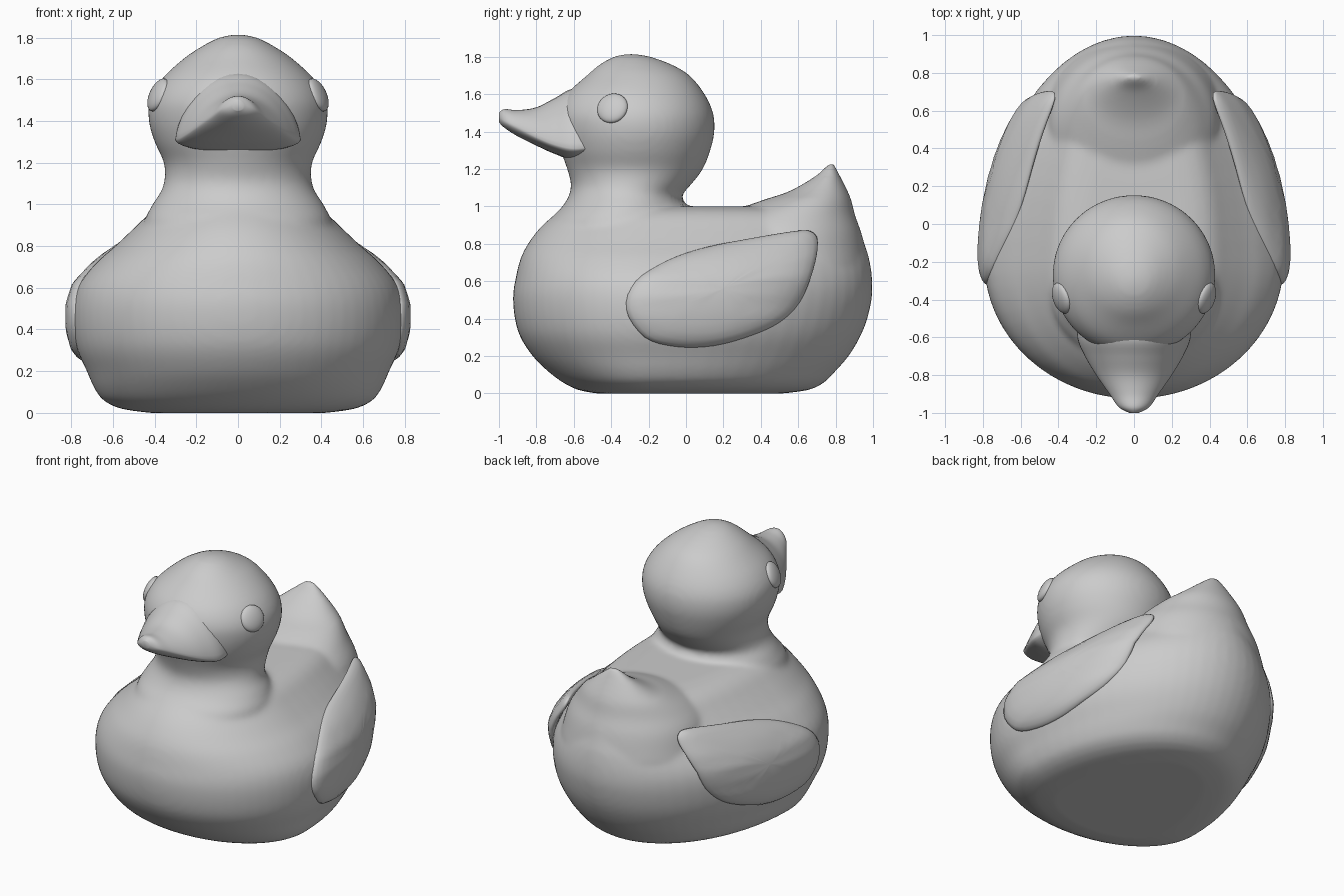
import bpy, bmesh, math
from mathutils import Vector

if "Cube" in bpy.data.objects:
    bpy.data.objects.remove(bpy.data.objects["Cube"])

# horizontal slices: z, front y, back y, half width
BODY = [(0, -.48, .52, .42), (.02, -.58, .66, .56), (.06, -.66, .74, .645), (.12, -.74, .80, .69),
        (.2, -.82, .87, .725), (.3, -.885, .93, .77), (.4, -.915, .97, .79), (.52, -.925, .995, .79),
        (.62, -.91, .995, .76), (.72, -.885, .98, .68), (.8, -.845, .955, .59), (.88, -.785, .93, .505),
        (.95, -.71, .89, .43), (.985, -.66, .78, .36), (1.0, -.6, .5, .28)]
TAIL = [(.7, .1, .97, .48), (.85, .1, .94, .44), (.95, .2, .905, .37), (1.03, .4, .885, .29),
        (1.08, .55, .865, .22), (1.16, .69, .825, .12), (1.21, .745, .80, .06), (1.235, .77, .79, .015)]
HEAD = [(.75, -.72, .04, .42), (.9, -.74, .04, .45), (1.0, -.66, .0, .41), (1.06, -.625, -.02, .37),
        (1.12, -.615, .03, .352), (1.2, -.635, .09, .355), (1.3, -.67, .13, .40), (1.4, -.69, .152, .428),
        (1.5, -.69, .145, .423), (1.6, -.64, .10, .367), (1.7, -.53, .02, .26), (1.76, -.46, -.08, .17),
        (1.8, -.385, -.19, .09), (1.815, -.32, -.27, .02)]
# beak stations: y, half width, top z, lip z, bottom z
BEAK = [(-1.0, .025, 1.50, 1.475, 1.45), (-.97, .08, 1.52, 1.455, 1.42), (-.9, .13, 1.515, 1.42, 1.375),
        (-.8, .2, 1.53, 1.37, 1.325), (-.7, .26, 1.58, 1.33, 1.28), (-.6, .3, 1.63, 1.31, 1.25),
        (-.48, .29, 1.6, 1.32, 1.28)]
# wing outline: y, z
WING = [(-.32, .45), (-.27, .6), (-.1, .71), (.1, .78), (.35, .83), (.6, .87), (.68, .86), (.705, .8),
        (.68, .66), (.61, .49), (.5, .38), (.35, .31), (.15, .255), (-.05, .25), (-.22, .3)]
WIDEST_Y = -.2


def spline(rows, steps, closed=False):
    """Catmull-Rom resampling of a table of rows."""
    n, out = len(rows), []
    get = (lambda i: rows[i % n]) if closed else (lambda i: rows[max(0, min(n - 1, i))])
    for i in range(n if closed else n - 1):
        quad = [get(i + k) for k in (-1, 0, 1, 2)]
        for s in range(steps):
            t = s / steps
            out.append(tuple(.5 * (2 * b + (c - a) * t + (2 * a - 5 * b + 4 * c - d) * t * t
                                   + (3 * b - a - 3 * c + d) * t ** 3) for a, b, c, d in zip(*quad)))
    return out if closed else out + [rows[-1]]


def loft(bm, rings):
    """Bridge rings of points and cap both ends."""
    vs = [[bm.verts.new(p) for p in r] for r in rings]
    n = len(vs[0])
    for a, b in zip(vs, vs[1:]):
        for i in range(n):
            bm.faces.new((a[i], a[(i + 1) % n], b[(i + 1) % n], b[i]))
    bm.faces.new(vs[0][::-1])
    bm.faces.new(vs[-1])


def slices(bm, rows, widest=None, n=64):
    rings = []
    for z, f, b, w in spline(rows, 4):
        c = (f + b) / 2 if widest is None else widest
        ring = []
        for k in range(n):
            a = 2 * math.pi * k / n
            s = math.sin(a)
            ring.append((w * math.cos(a), c + s * (b - c if s > 0 else c - f), z))
        rings.append(ring)
    loft(bm, rings)


def finish(name, bm, angle=None):
    bmesh.ops.recalc_face_normals(bm, faces=bm.faces)
    me = bpy.data.meshes.new(name)
    bm.to_mesh(me)
    bm.free()
    ob = bpy.data.objects.new(name, me)
    bpy.context.collection.objects.link(ob)
    me.shade_smooth()
    if angle:
        bpy.context.view_layer.objects.active = ob
        ob.select_set(True)
        bpy.ops.object.shade_smooth_by_angle(angle=math.radians(angle))
        ob.select_set(False)
    return ob


def body_x(y, z):
    """Half width of the body at a side position."""
    for (z0, _, b0, w0), (z1, _, b1, w1) in zip(BODY, BODY[1:]):
        if z0 <= z <= z1:
            t = (z - z0) / (z1 - z0)
            b, w = b0 + (b1 - b0) * t, w0 + (w1 - w0) * t
            reach = b - WIDEST_Y if y > WIDEST_Y else .7
            return w * math.sqrt(max(0, 1 - ((y - WIDEST_Y) / reach) ** 2))
    return 0


# body, tail, neck and head fused into one smooth skin
bm = bmesh.new()
slices(bm, BODY, WIDEST_Y)
slices(bm, TAIL)
slices(bm, HEAD)
body = finish("body_and_head", bm)
remesh = body.modifiers.new("fuse", 'REMESH')
remesh.mode = 'VOXEL'
remesh.voxel_size = .018
remesh.use_smooth_shade = True
relax = body.modifiers.new("relax", 'SMOOTH')
relax.factor = .5
relax.iterations = 8

# beak with a crisp lip
bm = bmesh.new()
rings = []
for y, w, top, lip, bottom in spline(BEAK, 5):
    ring = []
    for k in range(40):
        a = 2 * math.pi * k / 40
        s = math.sin(a)
        z = lip + (top - lip) * s ** 1.3 if s > 0 else lip + (lip - bottom) * s
        ring.append((w * math.cos(a), y, z))
    rings.append(ring)
loft(bm, rings)
finish("beak", bm, 50)

# wings: rounded plates that follow the flank and lift off at the tip
outline = spline(WING, 4, closed=True)
cy, cz, thick = .2, .56, .08
radii = [.02, .2, .4, .6, .75, .87, .95, .99]
for side, label in ((1, "left"), (-1, "right")):
    bm = bmesh.new()
    rings = []
    for r, face in [(r, 1) for r in radii] + [(1, 0)] + [(r, -1) for r in radii[::-1]]:
        ring = []
        for oy, oz in outline:
            y, z = cy + (oy - cy) * r, cz + (oz - cz) * r
            lift = max(0, min(1, y / .65)) * max(0, min(1, (z - .5) / .35))
            mid = body_x(y, z) + .04 + .09 * lift - thick / 2
            ring.append((side * (mid + face * thick / 2 * math.sqrt(1 - r ** 8)), y, z))
        rings.append(ring)
    loft(bm, rings)
    finish(label + "_wing", bm)

# eyes: flattened balls facing out, forward and up
for side, label in ((1, "left"), (-1, "right")):
    bm = bmesh.new()
    bmesh.ops.create_uvsphere(bm, u_segments=24, v_segments=14, radius=1)
    eye = finish(label + "_eye", bm)
    eye.scale = (.085, .085, .035)
    eye.location = (side * .383, -.393, 1.525)
    eye.rotation_euler = Vector((side * .86, -.3, .4)).to_track_quat('Z', 'Y').to_euler()
